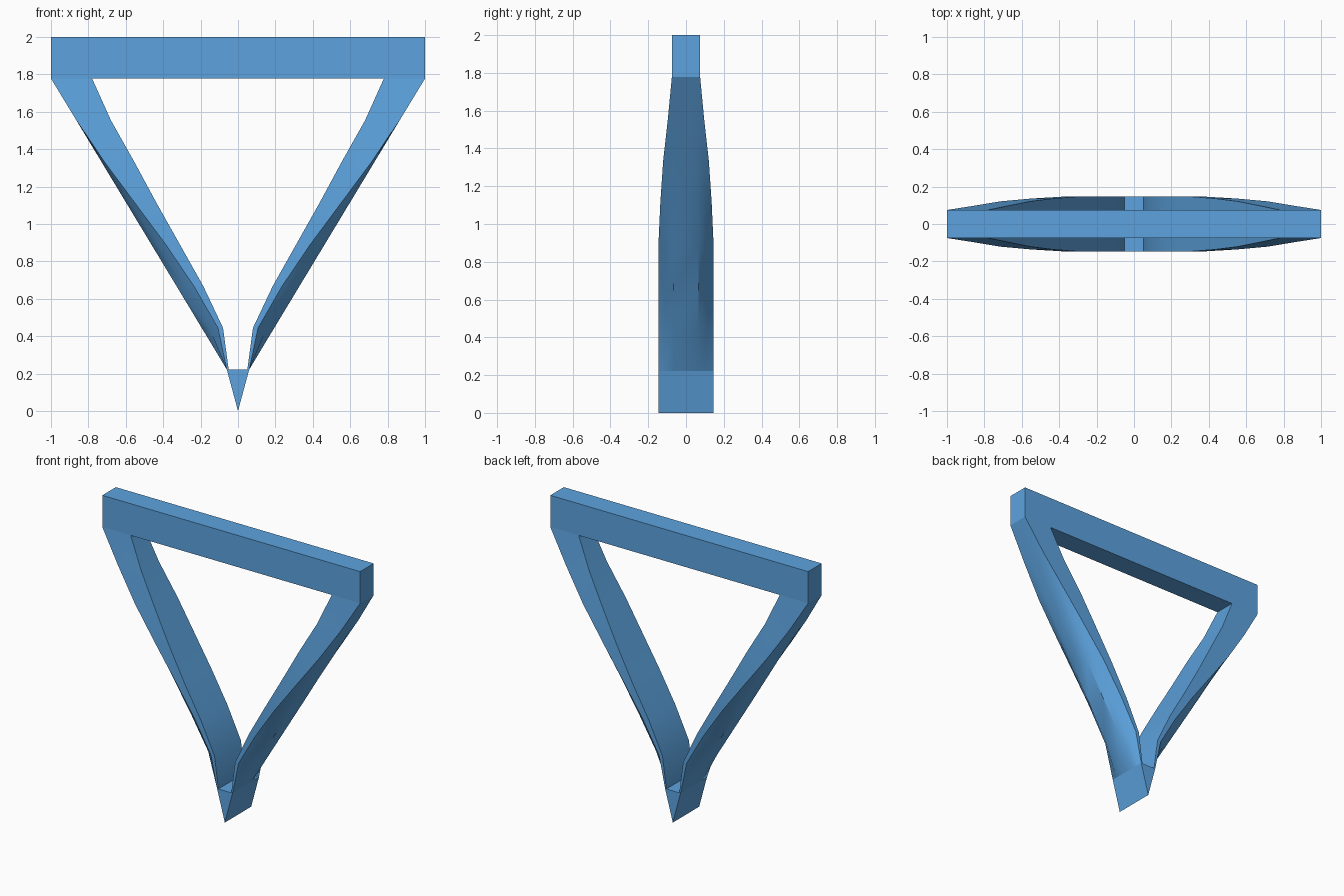
import bpy, bmesh
from math import radians

if "Cube" in bpy.data.objects:
    bpy.data.objects.remove(bpy.data.objects["Cube"])

# Shared levels: the frame is divided into nine equal steps of height
STEP = 2 / 9
BAR_Z = 8 * STEP

blue = bpy.data.materials.new("blue")
blue.diffuse_color = (0.11, 0.37, 0.74, 1)
blue.use_nodes = True
blue.node_tree.nodes["Principled BSDF"].inputs["Base Color"].default_value = blue.diffuse_color


def finish(name, bm):
    bmesh.ops.recalc_face_normals(bm, faces=bm.faces)
    mesh = bpy.data.meshes.new(name)
    bm.to_mesh(mesh)
    bm.free()
    mesh.materials.append(blue)
    obj = bpy.data.objects.new(name, mesh)
    bpy.context.collection.objects.link(obj)
    return obj


def prism(name, profile, half_depth):
    """Extrude an (x, z) outline symmetrically along y."""
    bm = bmesh.new()
    front = [bm.verts.new((x, -half_depth, z)) for x, z in profile]
    back = [bm.verts.new((x, half_depth, z)) for x, z in profile]
    bm.faces.new(front)
    bm.faces.new(back[::-1])
    n = len(profile)
    for i in range(n):
        j = (i + 1) % n
        bm.faces.new((front[i], front[j], back[j], back[i]))
    return finish(name, bm)


# Top bar and pointed foot
prism("top_bar", [(-1, BAR_Z), (1, BAR_Z), (1, 2), (-1, 2)], 0.075)
prism("pointed_foot", [(0, 0), (0.06, STEP), (-0.06, STEP)], 0.146)

# Leg rows from bottom to top: inner x, outer x of the front face, half depth
ROWS = [(0.05, 0.06, 0.146), (0.08, 0.107, 0.146), (0.185, 0.235, 0.146),
        (0.31, 0.385, 0.146), (0.435, 0.55, 0.136), (0.555, 0.715, 0.121),
        (0.68, 0.865, 0.096), (0.78, 1.0, 0.075)]
ACROSS = (-1, -0.75, -0.45, 0.45, 0.75, 1)

# Leg: each ring bulges outside from the curved edges to a straight middle
bm = bmesh.new()
rings = []
for i, (a, b, d) in enumerate(ROWS):
    z = STEP * (i + 1)
    middle = 0.06 + 0.805 * i / 6 if i < 7 else b
    ring = [bm.verts.new((middle - (middle - b) * max(0, (t * t - 0.2) / 0.8), t * d, z))
            for t in ACROSS]
    ring += [bm.verts.new((a, d, z)), bm.verts.new((a, -d, z))]
    rings.append(ring)
for low, high in zip(rings, rings[1:]):
    for k in range(len(low)):
        m = (k + 1) % len(low)
        bm.faces.new((low[k], low[m], high[m], high[k]))
bm.faces.new(rings[0])
bm.faces.new(rings[-1])
legs = finish("side_legs", bm)

# Smooth bulge with sharp edges, then the opposite leg
bpy.context.view_layer.objects.active = legs
legs.select_set(True)
bpy.ops.object.shade_smooth_by_angle(angle=radians(30))
mirror = legs.modifiers.new("Mirror", 'MIRROR')
mirror.use_axis[0] = True
mirror.use_mirror_merge = False
